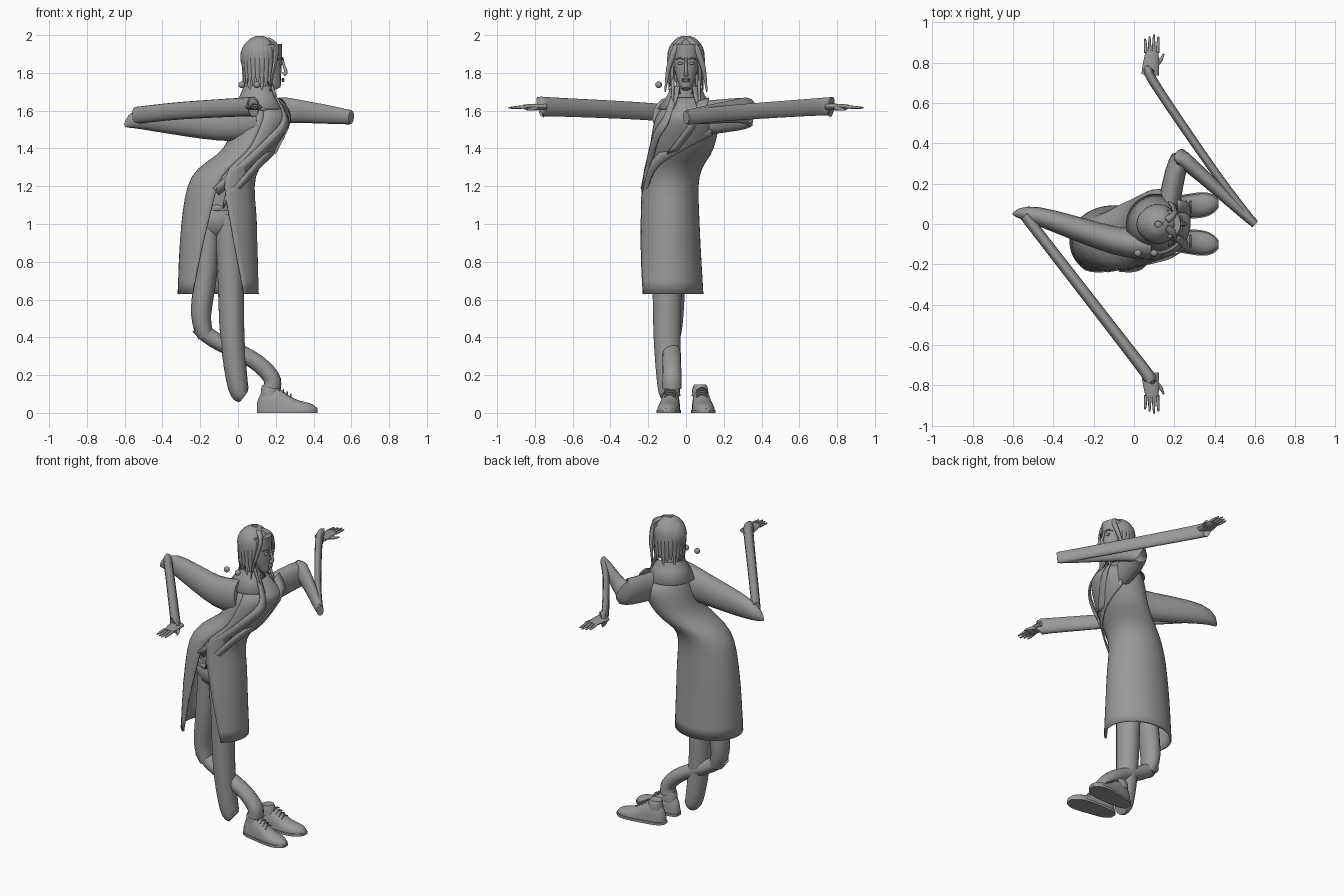
import bpy, bmesh
from math import sin, cos, pi, tau, radians, exp
from mathutils import Vector, Matrix

cube = bpy.data.objects.get("Cube")
if cube:
    bpy.data.objects.remove(cube, do_unlink=True)

grey = bpy.data.materials.new("plain grey")
grey.use_nodes = True
grey.diffuse_color = (0.32, 0.32, 0.32, 1)
grey.node_tree.nodes["Principled BSDF"].inputs["Base Color"].default_value = grey.diffuse_color
parts = []
X, Y, Z = Vector((1, 0, 0)), Vector((0, 1, 0)), Vector((0, 0, 1))
SIDES = (("right", -1), ("left", 1))


def add(name, bm, thick=0):
    bmesh.ops.recalc_face_normals(bm, faces=bm.faces[:])
    mesh = bpy.data.meshes.new(name)
    bm.to_mesh(mesh)
    bm.free()
    mesh.materials.append(grey)
    ob = bpy.data.objects.new(name, mesh)
    bpy.context.collection.objects.link(ob)
    if thick:
        ob.modifiers.new("thickness", "SOLIDIFY").thickness = thick
    parts.append(ob)


def spline(rows, steps=4):
    """Smooth curve through every row."""
    rows = [Vector(row) for row in rows]
    padded = [rows[0]] + rows + [rows[-1]]
    out = []
    for before, start, end, after in zip(padded, padded[1:], padded[2:], padded[3:]):
        leave, arrive = (end - before) / 2, (after - start) / 2
        for step in range(steps):
            t = step / steps
            ease = t * t * (3 - 2 * t)
            out.append(start.lerp(end, ease) + leave * t * (1 - t) ** 2 - arrive * t * t * (1 - t))
    return out + [rows[-1]]


def loft(name, rings, closed=True, thick=0):
    bm = bmesh.new()
    verts = [[bm.verts.new(point) for point in ring] for ring in rings]
    count = len(rings[0])
    for low, high in zip(verts, verts[1:]):
        for i in range(count if closed else count - 1):
            j = (i + 1) % count
            bm.faces.new((low[i], low[j], high[j], high[i]))
    if closed:
        bm.faces.new(verts[0])
        bm.faces.new(verts[-1])
    add(name, bm, thick)


def tube(name, points, start, end, up=Z, squash=1, sides=16):
    """Curved limb; its radius along up goes from start to end, squash scales it sideways."""
    path = spline(points)
    last = len(path) - 1
    rings = []
    for i, point in enumerate(path):
        along = path[min(i + 1, last)] - path[max(i - 1, 0)]
        side = along.cross(up).normalized()
        top = side.cross(along).normalized()
        radius = start + (end - start) * (i / last) ** 2
        rings.append([point + radius * (side * squash * cos(a) + top * sin(a))
                      for a in (tau * k / sides for k in range(sides))])
    loft(name, rings)


def ball(name, centre, size, segments=20):
    bm = bmesh.new()
    place = Matrix.Translation(centre) @ Matrix.Diagonal((*size, 1))
    bmesh.ops.create_uvsphere(bm, u_segments=segments, v_segments=segments // 2, radius=1, matrix=place)
    add(name, bm)


def ribbon(name, points, offset):
    path = spline(points)
    loft(name, [path, [point + Vector(offset) for point in path]], closed=False, thick=0.008)


def arc(centre_x, centre_y, z, radius_x, radius_y, middle, gap):
    """Open ring whose gap is centred on the angle middle."""
    angles = (radians(middle + gap + (360 - 2 * gap) * k / 40) for k in range(41))
    return [(centre_x + radius_x * cos(a), centre_y + radius_y * sin(a), z) for a in angles]


# Long coat, leaning toward its chest and open at the front below the waist
coat = [(0.63, -.105, .215, .182), (1, -.1, .2, .16), (1.25, -.075, .17, .15), (1.4, .06, .14, .17),
        (1.55, .13, .15, .17), (1.62, .13, .12, .13), (1.67, .12, .07, .08)]
rings = []
for z, middle, depth, width in spline(coat):
    gap = max(0.1, 60 * (1.3 - z))
    rings.append(arc(middle, (middle - .12) * .4, z, depth, width, -90, gap))
loft("coat", rings, closed=False, thick=0.01)

# Crossed lapels and turned-down collar
ribbon("outer_lapel", [(.21, .14, 1.47), (.2, -.03, 1.38), (.1, -.17, 1.28), (-.08, -.23, 1.08)],
       (.01, -.008, .06))
ribbon("inner_lapel", [(.23, -.06, 1.64), (.27, -.1, 1.53), (.19, -.16, 1.42), (-.1, -.22, 1.15)],
       (-.03, -.02, .04))
ribbon("left_lapel", [(.22, .06, 1.65), (.28, .03, 1.55), (.2, -.1, 1.37)], (0, .06, .02))
loft("collar", [arc(.11, 0, z, radius, radius, 0, 25)
                for radius, z in ((.07, 1.69), (.08, 1.73), (.1, 1.68), (.15, 1.61))],
     closed=False, thick=0.006)

# Shirt, hips, belt and trousers
tube("shirt", [(-.1, -.08, 1.08), (-.09, -.08, 1.2), (-.02, -.05, 1.3)], .1, .11, Y)
ball("hips", (-.11, -.085, 1.03), (.115, .1, .11))
tube("belt", [(-.11, -.085, 1.07), (-.11, -.085, 1.1)], .112, .112, Y)
ball("buckle", (-.11, -.2, 1.085), (.025, .006, .018), 8)
tube("right_thigh", [(-.15, -.08, 1.05), (-.17, -.08, .75), (-.195, -.08, .52), (-.17, -.08, .4)],
     .08, .05, Y, .8)
tube("right_shin", [(-.21, -.08, .46), (-.13, -.08, .39), (.08, -.075, .28), (.175, -.075, .19),
                    (.18, -.075, .13)], .048, .052, Y, .9)
tube("left_trouser", [(-.06, -.1, 1.05), (-.04, -.1, .75), (-.03, -.1, .4), (0, -.09, .14),
                      (.03, -.085, .09)], .08, .045, Y, .9)

# Sleeves, with sharp elbows
tube("right_upper_sleeve", [(.1, -.1, 1.56), (-.1, -.08, 1.54), (-.48, .04, 1.56), (-.6, .05, 1.52)],
     .11, .006, squash=.7)
tube("right_lower_sleeve", [(-.54, .04, 1.575), (-.3, -.27, 1.6), (.04, -.71, 1.62), (.08, -.77, 1.62)],
     .045, .057, squash=.6)
tube("left_upper_sleeve", [(.17, .08, 1.56), (.22, .3, 1.585), (.28, .29, 1.6), (.6, 0, 1.565)],
     .09, .035, squash=.6)
tube("left_lower_sleeve", [(.59, .01, 1.565), (.4, .26, 1.59), (.1, .7, 1.62), (.08, .77, 1.62)],
     .04, .054, squash=.5)

# Hands with four fingers and a thumb
for side, s in SIDES:
    tube(side + "_palm", [(.08, s * .74, 1.62), (.085, s * .8, 1.62), (.09, s * .86, 1.62)],
         .018, .012, squash=2.4)
    for k in range(4):
        spread = k - 1.5
        reach = .94 - .01 * abs(k - 2)
        tube(f"{side}_finger_{k}", [(.088 + spread * .019, s * .85, 1.62),
                                    (.088 + spread * .022, s * reach, 1.615)], .009, .004, sides=8)
    tube(side + "_thumb", [(.1, s * .78, 1.615), (.13, s * .81, 1.61), (.148, s * .845, 1.605)],
         .012, .003, sides=8)

# Laced shoes, shaped by a falling curve from ankle to toe
for side, s in SIDES:
    upper, sole = [], []
    for k in range(25):
        t = k / 24
        ends = max(0.1, 1 - abs(2 * t - 1) ** 5) ** .5
        x, y = .1 + .32 * t, s * (.072 + .03 * t)
        width = ends * (.046 + .012 * sin(pi * t * t))
        height = ends * (.045 + .09 / (1 + exp(10 * t - 5)))
        upper.append([(x, y + width * cos(a), .01 + height * max(0, sin(a)) ** .75)
                      for a in (pi * i / 14 for i in range(15))])
        rim = width + .006
        sole.append([(x, y - rim, 0), (x, y + rim, 0), (x, y + rim, .016), (x, y - rim, .016)])
    loft(side + "_shoe", upper)
    loft(side + "_sole", sole)
    tube(side + "_shoe_cuff", [(.17, s * .075, .09), (.165, s * .075, .148)], .045, .034, Y, 1.1)
    for k in range(4):
        x, y, z = .22 + k * .02, s * .085, .135 - k * .012
        tube(f"{side}_lace_{k}", [(x, y - .03, z - .015), (x, y, z), (x, y + .03, z - .015)],
             .004, .004, sides=6)

# Head: skull, tapering face and features
tube("neck", [(.11, 0, 1.58), (.115, 0, 1.68), (.12, 0, 1.78)], .06, .05, Y)
ball("skull", (.13, 0, 1.87), (.1, .075, .12))
tube("face", [(.162, 0, 1.95), (.168, 0, 1.85), (.182, 0, 1.77), (.207, 0, 1.715)], .07, .02, X)
tube("nose", [(.233, 0, 1.88), (.243, 0, 1.84), (.253, 0, 1.805), (.24, 0, 1.79)],
     .007, .014, X, sides=10)
for name, z in (("upper_lip", 1.767), ("lower_lip", 1.757)):
    ball(name, (.238, 0, z), (.008, .022, .006), 12)
for side, s in SIDES:
    ball(side + "_eye", (.228, s * .03, 1.85), (.009, .016, .007), 12)
    tube(side + "_brow", [(.237, s * .015, 1.873), (.232, s * .035, 1.879), (.212, s * .055, 1.87)],
         .006, .003, sides=6)
    ball(side + "_ear", (.14, s * .075, 1.84), (.02, .012, .03), 12)

# Hair: cap, broad locks swept over the crown, loose front strands and thin braids
ball("hair_cap", (.11, 0, 1.885), (.098, .09, .105), 28)
locks = 18
for k in range(locks):
    turn = radians(55 + 250 * k / (locks - 1))
    out = X * cos(turn) + Y * sin(turn)
    crown = Vector((.118, 0, 1.88))
    path = [crown + out * .09 * sin(tilt) + Z * .104 * cos(tilt)
            for tilt in (radians(angle) for angle in (8, 30, 60, 90))]
    path += [crown + out * .09 - Z * .08, crown + out * .09 - Z * (.17 - .02 * (k % 3))]
    tube(f"hair_lock_{k}", path, .028, .005, out.cross(Z), .5, sides=8)
for side, s in SIDES:
    tube(side + "_front_strand", [(.16, s * .015, 1.975), (.2, s * .05, 1.94), (.195, s * .085, 1.85),
                                  (.18, s * .1, 1.78), (.17, s * .11, 1.7)], .018, .003, Y, .8, sides=8)
    tube(side + "_braid", [(.16, s * .07, 1.78), (.19, s * .07, 1.7), (.22, s * .07, 1.62)],
         .01, .004, Y, sides=8)

# Loose beads beside the head
for k in range(2):
    ball(f"bead_{k}", (.02 + k * .08, -.145, 1.737), (.018, .018, .018), 16)

# Smooth shading with sharp edges kept
bpy.ops.object.select_all(action="DESELECT")
for ob in parts:
    ob.select_set(True)
bpy.context.view_layer.objects.active = parts[0]
bpy.ops.object.shade_smooth_by_angle(angle=radians(45))
